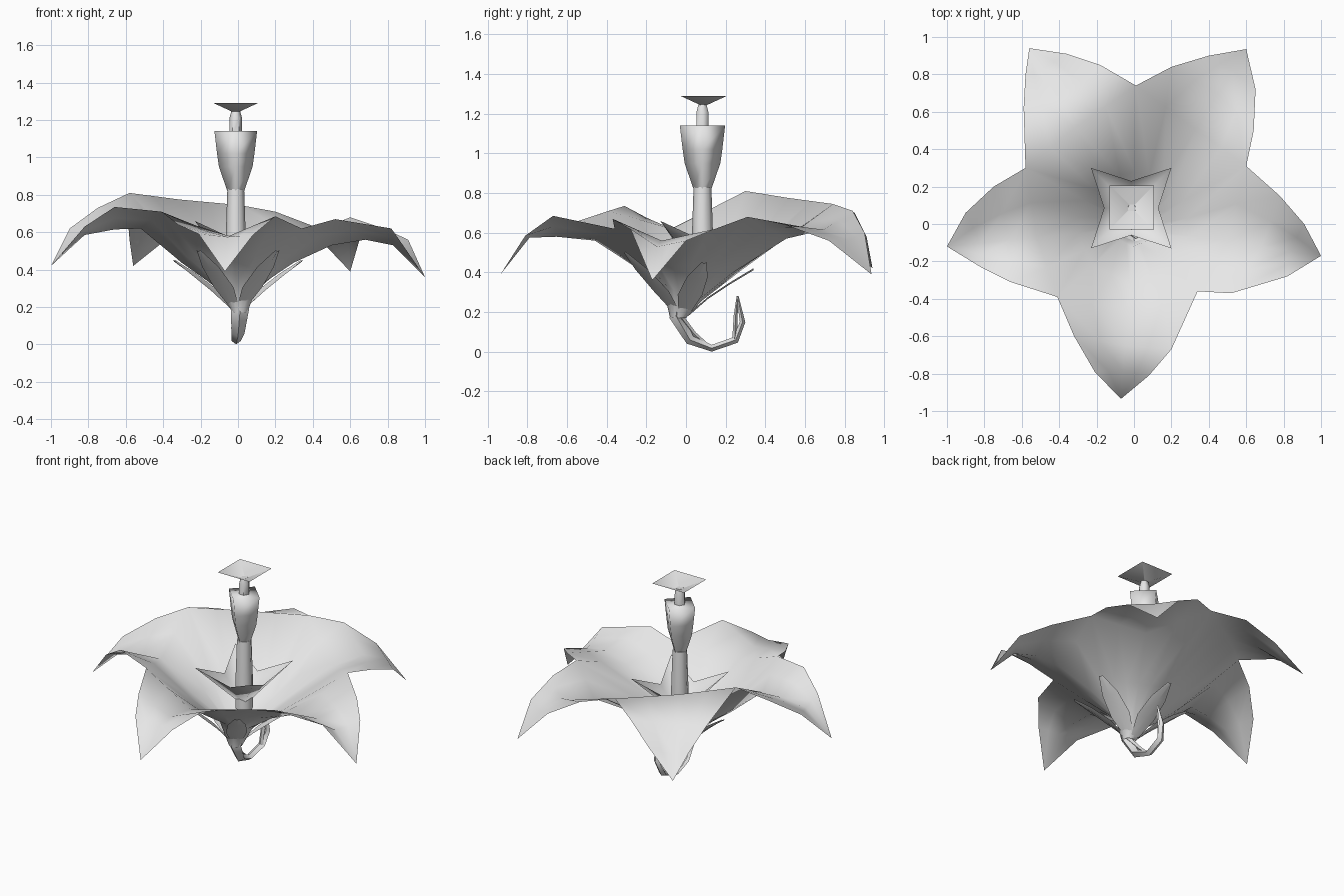
import bpy, bmesh, math
from mathutils import Vector

if "Cube" in bpy.data.objects:
    bpy.data.objects.remove(bpy.data.objects["Cube"])

grey = bpy.data.materials.new("light grey")
grey.diffuse_color = (0.8, 0.8, 0.8, 1)
grey.use_nodes = True
grey.node_tree.nodes["Principled BSDF"].inputs["Base Color"].default_value = grey.diffuse_color


def make(name, verts, faces, angle=60, weld=False):
    me = bpy.data.meshes.new(name)
    me.from_pydata([tuple(v) for v in verts], [], faces)
    if weld:
        bm = bmesh.new()
        bm.from_mesh(me)
        bmesh.ops.remove_doubles(bm, verts=bm.verts, dist=1e-4)
        bm.to_mesh(me)
        bm.free()
    me.materials.append(grey)
    ob = bpy.data.objects.new(name, me)
    bpy.context.collection.objects.link(ob)
    bpy.ops.object.select_all(action='DESELECT')
    ob.select_set(True)
    bpy.context.view_layer.objects.active = ob
    bpy.ops.object.shade_smooth_by_angle(angle=math.radians(angle))
    return ob


def skin(rings, closed=True):
    """Join equal-length rings of points with quads."""
    n = len(rings[0])
    verts = [p for r in rings for p in r]
    faces = []
    for i in range(len(rings) - 1):
        for j in range(n if closed else n - 1):
            k = (j + 1) % n
            faces.append((i * n + j, i * n + k, (i + 1) * n + k, (i + 1) * n + j))
    return verts, faces


def lathe(name, profile, sides, cx, cy, cap=True, turn=0.0, angle=60):
    rings = [[(cx + r * math.cos(turn + math.tau * k / sides),
               cy + r * math.sin(turn + math.tau * k / sides), z)
              for k in range(sides)] for r, z in profile]
    verts, faces = skin(rings)
    if cap:
        faces.append(tuple(range(len(verts) - sides, len(verts))))
    return make(name, verts, faces, angle)


def tube(name, path, radii, sides=4):
    pts = [Vector(p) for p in path]
    rings = []
    for i, p in enumerate(pts):
        d = (pts[min(i + 1, len(pts) - 1)] - pts[max(i - 1, 0)]).normalized()
        u = Vector((1, 0, 0))
        w = d.cross(u).normalized()
        rings.append([p + radii[i] * (1.4 * u * math.cos(a) + w * math.sin(a))
                      for a in (math.tau * k / sides for k in range(sides))])
    verts, faces = skin(rings)
    faces += [tuple(range(sides)), tuple(range(len(verts) - sides, len(verts)))]
    return make(name, verts, faces)


# Rim of five petals, counter-clockwise: notch, two edge points, tip, two edge points
rim = [Vector(p) for p in (
    (.01, .74, .745), (-.18, .85, .70), (-.36, .91, .58), (-.56, .94, .42),
    (-.58, .80, .56), (-.59, .62, .68),
    (-.58, .30, .81), (-.75, .20, .73), (-.90, .06, .62), (-1, -.12, .42),
    (-.82, -.23, .63), (-.66, -.31, .735),
    (-.41, -.39, .71), (-.32, -.60, .64), (-.21, -.79, .59), (-.07, -.935, .39),
    (.08, -.81, .585), (.20, -.67, .685),
    (.34, -.36, .62), (.52, -.37, .67), (.82, -.28, .62), (1, -.17, .36),
    (.91, 0, .56), (.78, .15, .62),
    (.60, .31, .68), (.64, .50, .64), (.65, .72, .56), (.60, .935, .39),
    (.40, .90, .60), (.20, .84, .71))]
# Outer centre line of each petal: (fraction of the way to the tip, height)
mids = [((.56, .775), (.74, .66), (.88, .53)),
        ((.52, .62), (.66, .615), (.82, .585)),
        ((.48, .56), (.69, .58), (.84, .575)),
        ((.50, .53), (.68, .56), (.83, .53)),
        ((.55, .57), (.75, .615), (.88, .565))]
base = Vector((0, -.02, 0))


def along(p, t, z):
    q = base.lerp(p, t)
    return Vector((q.x, q.y, z))


def cone(p, r, tilt, lift=0.0):
    """Point of the funnel at radius r towards p, lower at the back."""
    d = Vector((p.x - base.x, p.y - base.y, 0)).normalized() * r
    return base + d + Vector((0, 0, .23 + .67 * r - tilt * d.y + lift))


def neck(p):
    d = (Vector((p.x, p.y, 0)) - base).normalized()
    return Vector((.01, -.04, .17)) + d * .04


verts, faces = [], []
for k in range(5):
    a, a1, a2, tip, b2, b1, b = [rim[(6 * k + i) % 30] for i in range(7)]
    m = [along(tip, t, z) for t, z in mids[k]]
    rows = [[neck(p) for p in (a, tip, b)],
            [cone(p, .1, .4) for p in (a, tip, b)],
            [cone(a, .3, .13, .02), cone(tip, .3, .13, .07 if k == 0 else 0),
             cone(b, .3, .13, .02)],
            (a, m[0], b), (a1, m[1], b1), (a2, m[2], b2), (tip, tip, tip)]
    # extra columns half way, so the folds shade softly
    full = [(l, l.lerp(c, .5), c, c.lerp(r, .5), r) for l, c, r in rows]
    v, f = skin(full[:-1], closed=False)
    n = len(v)
    f += [(n - 5 + i, n - 4 + i, n) for i in range(4)]
    faces += [tuple(i + len(verts) for i in q) for q in f]
    verts += v + [tip]
make("petals", verts, faces, 80, weld=True)

# Sepals hugging the underside of the funnel
for k in range(5):
    a = math.radians(18 + 72 * k)
    out = Vector((math.cos(a), math.sin(a), 0))
    side = Vector((-math.sin(a), math.cos(a), 0))
    strip = []
    for r, z, w in ((.03, .18, .03), (.13, .28, .065), (.25, .375, .055), (.36, .455, .012)):
        c = Vector((0, -.02, z)) + out * r
        c.z -= .13 * c.y
        strip.append([c - side * w + Vector((0, 0, .01)), c,
                      c + side * w + Vector((0, 0, .01))])
    make("sepal", *skin(strip, closed=False))

# Hooked stalk: outer bend and the thin inner strands
tube("stalk", [(.01, -.04, .24), (.01, -.05, .18), (0, .02, .06), (-.01, .13, .018),
               (.0, .25, .06), (.02, .285, .15), (.03, .26, .28)],
     [.038, .034, .025, .017, .018, .014, .005])
tube("stalk_inner_back", [(.03, .26, .28), (.01, .25, .18), (0, .245, .06)],
     [.005, .01, .012])
tube("stalk_inner_front", [(.02, -.03, .18), (-.02, .04, .09), (-.01, .12, .02)],
     [.015, .012, .01])

# Four-pointed inner star, an open shell
sx, sy = -.015, .085
star = [(sx, sy, .38)]
for k in range(8):
    a = math.tau * k / 8
    r, z = (.304, .66) if k % 2 else (.145, .56)
    star.append((sx + r * math.cos(a), sy + r * math.sin(a), z))
make("inner_star", star, [(0, k + 1, (k + 1) % 8 + 1) for k in range(8)], 80)

# Pistil: lower column, flared bulb, upper neck, inverted pyramid cap
px, py = -.012, .083
lathe("pistil_column", [(.055, .37), (.053, .59), (.045, .83)], 8, px, py)
lathe("pistil_bulb", [(.045, .82), (.09, .95), (.10, 1.02), (.114, 1.14)], 4, px, py,
      angle=180)
lathe("pistil_neck", [(.034, 1.12), (.034, 1.21), (.024, 1.245)], 6, px, py)
lathe("stigma", [(.004, 1.237), (.167, 1.29)], 4, px, py + .006, cap=False,
      turn=math.pi / 4)
